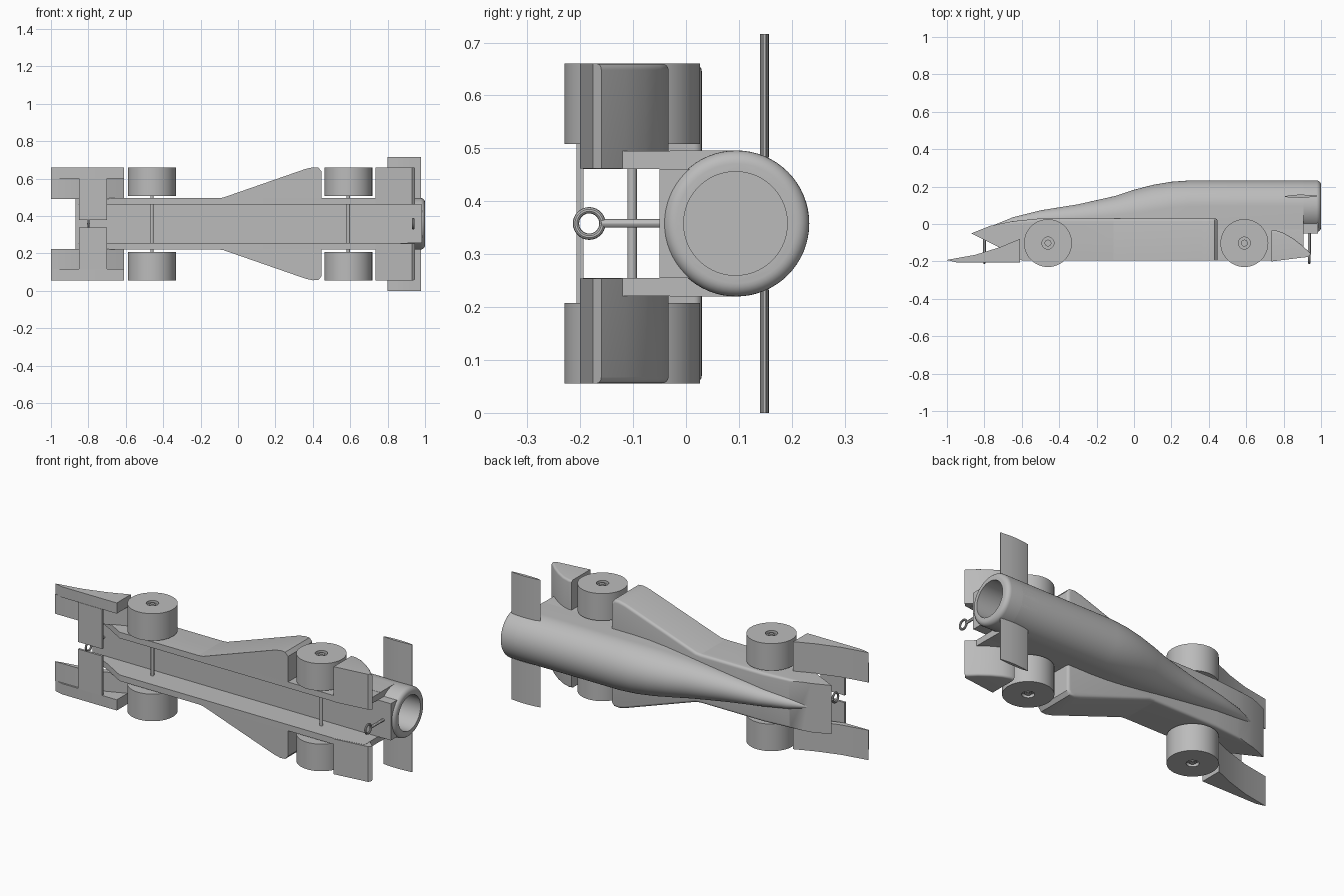
import bpy, bmesh, math
from mathutils import Vector

if "Cube" in bpy.data.objects:
    bpy.data.objects.remove(bpy.data.objects["Cube"])

MID = 0.358  # height of the symmetry plane: the car lies on its side
grey = bpy.data.materials.new("plain_grey")
grey.use_nodes = True
grey.diffuse_color = (0.5, 0.5, 0.5, 1)
grey.node_tree.nodes["Principled BSDF"].inputs["Base Color"].default_value = (0.5, 0.5, 0.5, 1)
parts = []


def loft(name, rings, edge_rule=None, radius=0.0):
    """Skin closed rings, cap the ends, bevel the edges picked by the rule."""
    bm = bmesh.new()
    loops = [[bm.verts.new(p) for p in ring] for ring in rings]
    n = len(loops[0])
    for a, b in zip(loops, loops[1:]):
        for i in range(n):
            j = (i + 1) % n
            bm.faces.new((a[i], a[j], b[j], b[i]))
    bm.faces.new(loops[0])
    bm.faces.new(loops[-1])
    bmesh.ops.recalc_face_normals(bm, faces=bm.faces)
    if edge_rule:
        picked = [e for e in bm.edges if edge_rule(*[v.co for v in e.verts])]
        bmesh.ops.bevel(bm, geom=picked, offset=radius, segments=4, profile=0.5, affect='EDGES')
    mesh = bpy.data.meshes.new(name)
    bm.to_mesh(mesh)
    bm.free()
    ob = bpy.data.objects.new(name, mesh)
    bpy.context.collection.objects.link(ob)
    parts.append(ob)
    return ob


def prism(name, side, lo, hi, rule=None, radius=0.0):
    """Extrude a side profile (x, y) across the car."""
    return loft(name, [[(x, y, z) for x, y in side] for z in (lo, hi)], rule, radius)


def lathe(name, profile, cx, cy, cz, axis, n=48):
    """Revolve (distance, radius) pairs about the x or z axis."""
    rings = []
    for d, r in profile:
        ring = []
        for i in range(n):
            a = math.tau * i / n
            u, v = r * math.cos(a), r * math.sin(a)
            ring.append((cx + d, cy + u, cz + v) if axis == 'x' else (cx + u, cy + v, cz + d))
        rings.append(ring)
    return loft(name, rings)


def cut(ob, cutter):
    mod = ob.modifiers.new("cut", 'BOOLEAN')
    mod.object, mod.operation, mod.solver = cutter, 'DIFFERENCE', 'EXACT'
    bpy.context.view_layer.objects.active = ob
    bpy.ops.object.modifier_apply(modifier=mod.name)


def box(name, x0, x1, y0, y1, z0, z1):
    return prism(name, [(x0, y0), (x1, y0), (x1, y1), (x0, y1)], z0, z1)


# Lower hull, with a nose wedge
hull_side = [(-0.87, -0.05), (-0.77, -0.01), (-0.65, 0.015), (-0.5, 0.03), (0.905, 0.03),
             (0.905, -0.17), (0.74, -0.195), (-0.6, -0.195), (-0.72, -0.125)]
hull = prism("hull", hull_side, MID - 0.137, MID + 0.137,
             lambda a, b: min(a.y, b.y) > 0 and abs(a.z - b.z) < 0.01, 0.015)

# Fuselage: straight walls under a half ellipse (x, shoulder, half width, top)
stations = [(-0.76, -0.02, 0.008, -0.01), (-0.65, 0.005, 0.03, 0.035), (-0.5, 0.02, 0.048, 0.073),
            (-0.3, 0.03, 0.072, 0.105), (-0.1, 0.045, 0.098, 0.15), (0.0, 0.057, 0.112, 0.183),
            (0.1, 0.073, 0.125, 0.209), (0.2, 0.088, 0.134, 0.226), (0.3, 0.095, 0.138, 0.233),
            (0.905, 0.095, 0.138, 0.233)]
rings = []
for x, shoulder, half, top in stations:
    ring = [(x, -0.03, MID - half)]
    for i in range(33):
        a = math.pi * i / 32
        ring.append((x, shoulder + (top - shoulder) * math.sin(a), MID - half * math.cos(a)))
    rings.append(ring + [(x, -0.03, MID + half)])
fuselage = loft("fuselage", rings)

# Rounded tail and the block under it
tail_profile = [(0.8, 0.138)]
for i in range(7):
    a = math.pi / 2 * i / 6
    tail_profile.append((0.975 + 0.025 * math.sin(a), 0.113 + 0.025 * math.cos(a)))
tail = lathe("tail", tail_profile, 0, 0.095, MID, 'x', 64)
block = box("tail_block", 0.85, 0.985, -0.05, 0.03, MID - 0.103, MID + 0.103)

# Open channel underneath and the bore in the tail
channel = box("channel_cutter", -1.1, 1.1, -0.4, -0.05, MID - 0.103, MID + 0.103)
bore = lathe("bore_cutter", [(0.45, 0.098), (1.2, 0.098)], 0, 0.0935, MID, 'x', 64)
cut(hull, channel)
for ob in (hull, fuselage, tail, block):
    cut(ob, bore)
for ob in (channel, bore):
    parts.remove(ob)
    bpy.data.objects.remove(ob)

wing_top = [(-1, -0.192), (-0.85, -0.165), (-0.72, -0.125), (-0.61, -0.08)]
fin_side = [(0.8, 0.147), (0.83, 0.153), (0.88, 0.157), (0.93, 0.156), (0.978, 0.151),
            (0.978, 0.146), (0.9, 0.14), (0.83, 0.141)]
fairing_side = [(0.735, -0.2), (0.735, -0.035), (0.755, -0.033), (0.8, -0.048), (0.85, -0.077),
                (0.9, -0.115), (0.947, -0.16), (0.93, -0.176)]
pod_plan = [(-0.12, 0.115), (-0.12, 0.136), (-0.08, 0.14), (0.36, 0.293), (0.4, 0.302),
            (0.43, 0.3), (0.447, 0.28), (0.447, 0.115)]

# Parts on both sides of the symmetry plane
for s, side in ((1, "upper"), (-1, "lower")):
    def z(d):
        return MID + s * d

    loft(side + "_sidepod", [[(x, y, z(d)) for x, d in pod_plan] for y in (-0.195, 0.03)],
         lambda a, b: min(a.y, b.y) > 0 and max(abs(a.z - MID), abs(b.z - MID)) > 0.137, 0.015)
    prism(side + "_rear_fairing", fairing_side, z(0.104), z(0.302),
          lambda a, b: min(abs(a.z - MID), abs(b.z - MID)) > 0.3 and min(a.y, b.y) > -0.17, 0.012)
    prism(side + "_rear_fin", fin_side, z(0.125), z(0.358))

    # Front wing: end plate, thin inner wing, cross panel
    prism(side + "_front_endplate", wing_top + [(-0.61, -0.205), (-0.95, -0.205)], z(0.242), z(0.302))
    under = [(x, y - 0.03 if x > -0.9 else y - 0.004) for x, y in reversed(wing_top)]
    prism(side + "_front_wing", wing_top + under, z(0.134), z(0.244))
    box(side + "_front_panel", -0.85, -0.7, -0.207, -0.194, z(0.02), z(0.243))

    # Wheels with a recessed hub
    for x, place in ((-0.46, "front"), (0.59, "rear")):
        lathe(side + "_" + place + "_wheel",
              [(s * d, r) for d, r in ((0.15, 0.12), (0.15, 0.128), (0.302, 0.128), (0.302, 0.032),
                                       (0.285, 0.032), (0.285, 0.018), (0.297, 0.018))],
              x, -0.102, MID, 'z')

# Axles
for x, place in ((-0.46, "front"), (0.59, "rear")):
    lathe(place + "_axle", [(-0.3, 0.009), (0.3, 0.009)], x, -0.102, MID, 'z', 20)

# Line guides: a ring on a short stem
for x, place in ((-0.8, "front"), (0.937, "rear")):
    bpy.ops.mesh.primitive_torus_add(location=(x, -0.183, MID), rotation=(0, math.pi / 2, 0),
                                     major_radius=0.025, minor_radius=0.006,
                                     major_segments=28, minor_segments=10)
    ring_ob = bpy.context.object
    ring_ob.name = place + "_guide_ring"
    parts.append(ring_ob)
    stem = []
    for y in (-0.16, -0.04):
        stem.append([(x + 0.008 * math.cos(math.tau * i / 12), y,
                      MID + 0.008 * math.sin(math.tau * i / 12)) for i in range(12)])
    loft(place + "_guide_stem", stem)

# Colour and shading
for ob in parts:
    ob.data.materials.clear()
    ob.data.materials.append(grey)
    ob.data.shade_smooth()
    ob.data.set_sharp_from_angle(angle=math.radians(30))
